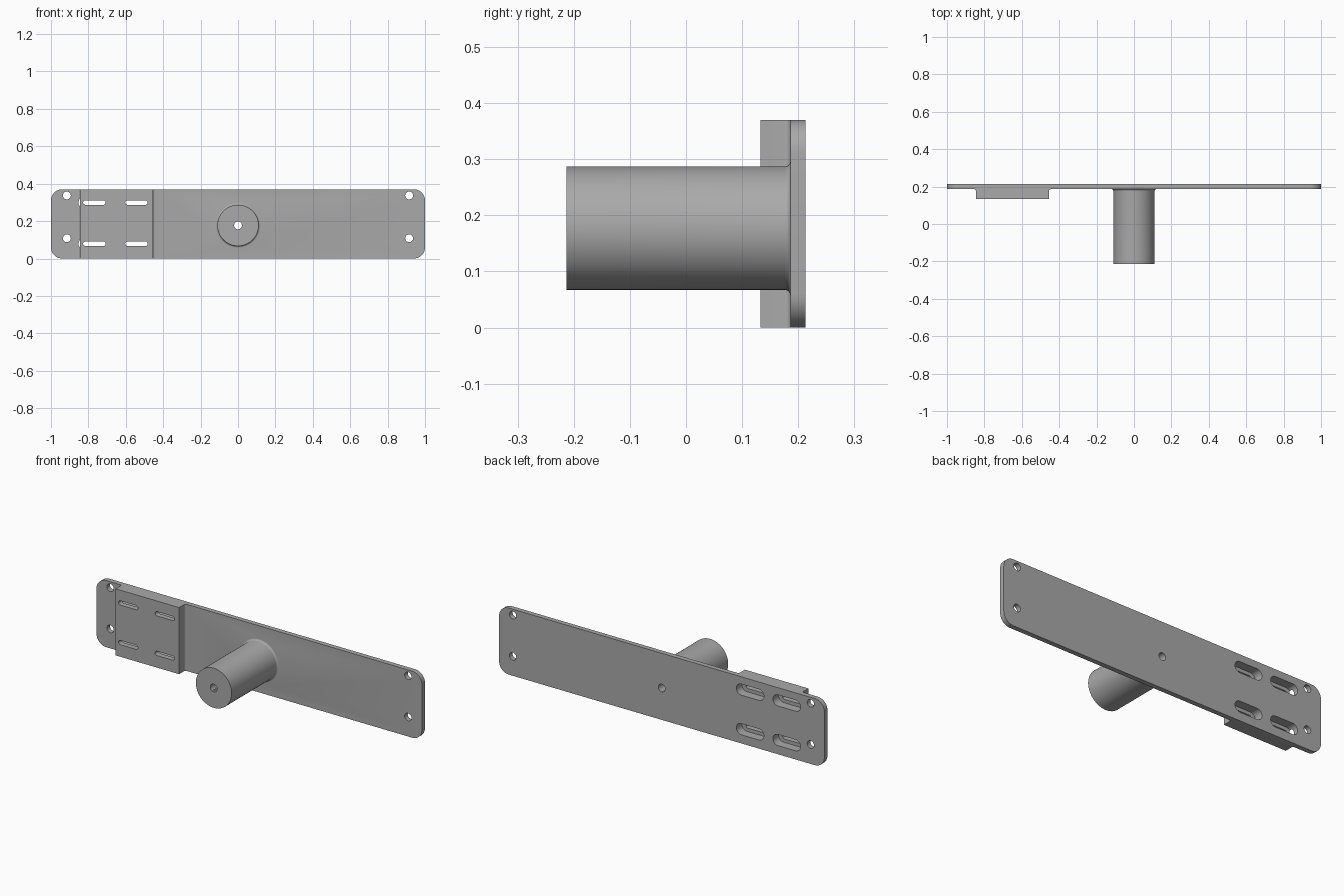
import bpy, bmesh, math
from mathutils import Matrix, Vector

if "Cube" in bpy.data.objects:
    bpy.data.objects.remove(bpy.data.objects["Cube"])

HEIGHT = 0.37
BACK, FACE, PAD, TIP = 0.213, 0.186, 0.133, -0.213   # depths along y
PAD_L, PAD_R = -0.845, -0.455
FILLET = 0.01
BOSS_Z, BOSS_R = 0.177, 0.11

metal = bpy.data.materials.new("grey metal")
metal.use_nodes = True
GREY = (0.40, 0.40, 0.40, 1)
metal.diffuse_color = GREY
metal.node_tree.nodes["Principled BSDF"].inputs["Base Color"].default_value = GREY


def make_object(name, bm):
    bmesh.ops.recalc_face_normals(bm, faces=bm.faces)
    mesh = bpy.data.meshes.new(name)
    bm.to_mesh(mesh)
    bm.free()
    mesh.materials.append(metal)
    obj = bpy.data.objects.new(name, mesh)
    bpy.context.collection.objects.link(obj)
    return obj


def arc(cx, cy, r, start, end, steps):
    angles = [math.radians(start + (end - start) * i / steps) for i in range(steps + 1)]
    return [(cx + r * math.cos(a), cy + r * math.sin(a)) for a in angles]


def extrude(bm, points, offset):
    face = bm.faces.new([bm.verts.new(p) for p in points])
    result = bmesh.ops.extrude_face_region(bm, geom=[face])
    verts = [v for v in result["geom"] if isinstance(v, bmesh.types.BMVert)]
    bmesh.ops.translate(bm, verts=verts, vec=offset)


def slot_cutter(name, x, z, length, width, y0, y1):
    """Round-ended slot along x; equal length and width give a round hole."""
    r, h = width / 2, (length - width) / 2
    if h > 0:
        outline = arc(x + h, z, r, -90, 90, 12) + arc(x - h, z, r, 90, 270, 12)
    else:
        outline = arc(x, z, r, 0, 360, 32)[:-1]
    bm = bmesh.new()
    extrude(bm, [(px, y0, pz) for px, pz in outline], Vector((0, y1 - y0, 0)))
    return make_object(name, bm)


def boolean(target, tool, operation):
    mod = target.modifiers.new(tool.name, "BOOLEAN")
    mod.operation, mod.solver, mod.object = operation, "EXACT", tool
    bpy.context.view_layer.objects.active = target
    bpy.ops.object.modifier_apply(modifier=mod.name)
    bpy.data.objects.remove(tool)


# Plate with raised pad: one filleted section extruded upward
section = [(-1, BACK), (-1, FACE)]
section += arc(PAD_L - FILLET, FACE - FILLET, FILLET, 90, 0, 6)
section += [(PAD_L, PAD), (PAD_R, PAD)]
section += arc(PAD_R + FILLET, FACE - FILLET, FILLET, 180, 90, 6)
section += [(1, FACE), (1, BACK)]
bm = bmesh.new()
extrude(bm, [(x, y, 0) for x, y in section], Vector((0, 0, HEIGHT)))
corners = [e for e in bm.edges
           if all(abs(v.co.x) > 0.999 for v in e.verts)
           and abs(e.verts[0].co.y - e.verts[1].co.y) > 0.01]
bmesh.ops.bevel(bm, geom=corners, offset=0.06, segments=10, profile=0.5, affect="EDGES")
plate = make_object("mounting_plate", bm)

# Round boss, turned about y, flaring into the plate
profile = [(0, TIP), (BOSS_R, TIP)]
profile += arc(BOSS_R + FILLET, FACE - FILLET, FILLET, 180, 90, 6)
profile += [(BOSS_R + FILLET, FACE + 0.01), (0, FACE + 0.01)]
bm = bmesh.new()
ring = [bm.verts.new((r, y, 0)) for r, y in profile]
edges = [bm.edges.new(pair) for pair in zip(ring, ring[1:])]
bmesh.ops.spin(bm, geom=ring + edges, cent=(0, 0, 0), axis=(0, 1, 0),
               angle=math.tau, steps=64, use_duplicate=False)
bmesh.ops.remove_doubles(bm, verts=bm.verts, dist=0.0001)
bmesh.ops.transform(bm, matrix=Matrix.Translation((0, 0, BOSS_Z)), verts=bm.verts)
boolean(plate, make_object("boss", bm), "UNION")

# Bore through the boss and the four corner screw holes
holes = [(0, BOSS_Z)] + [(x, z) for x in (-0.915, 0.915) for z in (0.108, 0.337)]
for x, z in holes:
    boolean(plate, slot_cutter("hole", x, z, 0.042, 0.042, -0.3, 0.3), "DIFFERENCE")

# Adjustment slots, with wider recesses behind
for x in (-0.768, -0.543):
    for z in (0.079, 0.299):
        boolean(plate, slot_cutter("slot", x, z, 0.12, 0.024, 0, 0.3), "DIFFERENCE")
        boolean(plate, slot_cutter("recess", x, z, 0.17, 0.062, 0.163, 0.3), "DIFFERENCE")

# Smooth curves, sharp edges
bpy.ops.object.select_all(action="DESELECT")
plate.select_set(True)
bpy.context.view_layer.objects.active = plate
bpy.ops.object.shade_smooth_by_angle(angle=math.radians(30))
